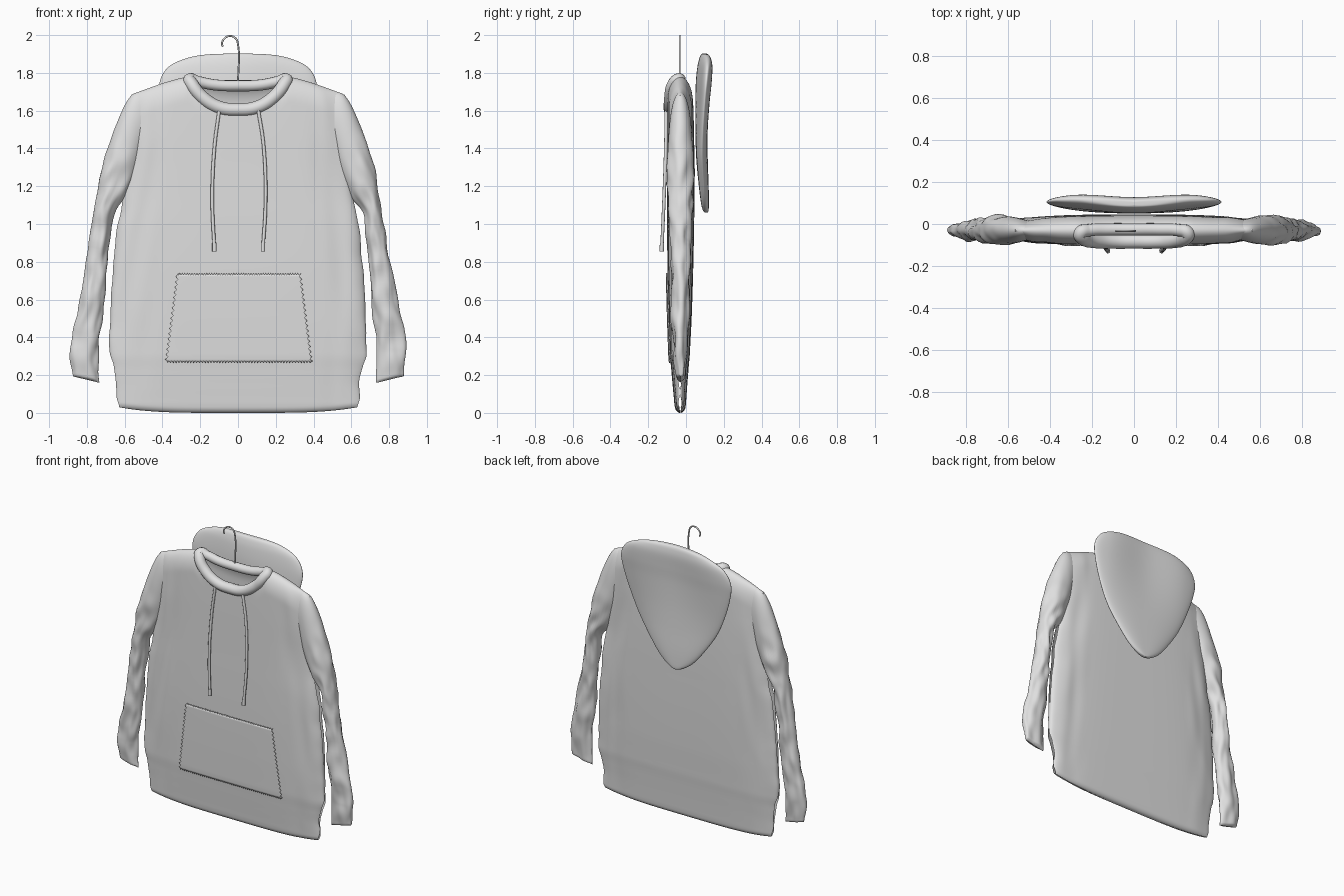
import bpy, bmesh, math
from mathutils import Vector, noise

if "Cube" in bpy.data.objects:
    bpy.data.objects.remove(bpy.data.objects["Cube"])

fabric = bpy.data.materials.new("light_grey_fabric")
fabric.diffuse_color = (0.75, 0.75, 0.75, 1)
fabric.use_nodes = True
fabric.node_tree.nodes["Principled BSDF"].inputs["Base Color"].default_value = fabric.diffuse_color


def smoothstep(a, b, t):
    t = min(1, max(0, (t - a) / (b - a)))
    return t * t * (3 - 2 * t)


def round_off(t):
    """Quarter circle from 0 at t=0 to 1 at t=1."""
    t = min(1, max(0, t))
    return math.sqrt(1 - (1 - t) ** 2)


def spline(rows, t):
    """Smooth row at fractional index t."""
    n = len(rows) - 1
    i = min(n - 1, max(0, int(t)))
    f = t - i
    p = [rows[max(0, min(n, k))] for k in (i - 1, i, i + 1, i + 2)]
    return [b + f * (c - a) / 2 + f * f * (a - 2.5 * b + 2 * c - d / 2)
            + f ** 3 * (1.5 * (b - c) + (d - a) / 2) for a, b, c, d in zip(*p)]


def lookup(rows, z):
    """Smooth row at height z (first column)."""
    for i in range(len(rows) - 1):
        if z <= rows[i + 1][0]:
            return spline(rows, i + max(0, (z - rows[i][0]) / (rows[i + 1][0] - rows[i][0])))
    return rows[-1]


def finish(bm, name):
    bmesh.ops.remove_doubles(bm, verts=bm.verts, dist=0.0002)
    bmesh.ops.recalc_face_normals(bm, faces=bm.faces)
    for f in bm.faces:
        f.smooth = True
    me = bpy.data.meshes.new(name)
    bm.to_mesh(me)
    bm.free()
    me.materials.append(fabric)
    ob = bpy.data.objects.new(name, me)
    bpy.context.collection.objects.link(ob)
    return ob


def sheet(bm, fn, nu, nv):
    """Grid surface, fn(s, t) with s and t from 0 to 1."""
    g = [[bm.verts.new(fn(i / nu, j / nv)) for i in range(nu + 1)] for j in range(nv + 1)]
    for j in range(nv):
        for i in range(nu):
            bm.faces.new((g[j][i], g[j][i + 1], g[j + 1][i + 1], g[j + 1][i]))


def tube(name, pts, radius, cyclic=False):
    """Round tube through points (x, y, z, radius scale)."""
    cu = bpy.data.curves.new(name, 'CURVE')
    cu.dimensions = '3D'
    cu.bevel_depth = radius
    cu.bevel_resolution = 4
    cu.use_fill_caps = True
    sp = cu.splines.new('BEZIER')
    sp.bezier_points.add(len(pts) - 1)
    sp.use_cyclic_u = cyclic
    sp.resolution_u = 10
    for bp, p in zip(sp.bezier_points, pts):
        bp.co = p[:3]
        bp.radius = p[3]
        bp.handle_left_type = bp.handle_right_type = 'AUTO'
    cu.materials.append(fabric)
    ob = bpy.data.objects.new(name, cu)
    bpy.context.collection.objects.link(ob)
    bpy.ops.object.select_all(action='DESELECT')
    ob.select_set(True)
    bpy.context.view_layer.objects.active = ob
    bpy.ops.object.convert(target='MESH')
    bpy.ops.object.shade_smooth_by_angle(angle=math.radians(50))
    return ob


# Body: z, half width, front y, back y
BODY = [(0.0, .63, -.056, -.005), (.05, .643, -.062, 0), (.15, .645, -.071, .007),
        (.24, .662, -.079, .014), (.3, .68, -.085, .02), (.5, .676, -.092, .03),
        (.75, .664, -.098, .038), (1.0, .64, -.1, .043), (1.15, .61, -.1, .045),
        (1.3, .595, -.1, .045), (1.5, .59, -.1, .042), (1.8, .555, -.098, .035)]


def top_z(x, front):
    a = abs(x)
    if a > 0.26:
        return 1.78 - 0.095 * ((a - 0.26) / 0.3) ** 1.3
    low = 1.605 if front else 1.735
    return low + (1.78 - low) * (a / 0.26) ** 2.5


def hem_z(u):
    return 0.03 * abs(u) ** 4


def body_y(x, z, front):
    _, w, yf, yb = lookup(BODY, z)
    u = min(1, abs(x) / w)
    k = (1 - u ** 3.6) ** (1 / 2.6)
    r = round_off((top_z(x, front) - z) / 0.13)
    if front:  # the front stays upright under the collar
        r = 1 - smoothstep(.19, .28, abs(x)) * (1 - r)
    k *= r * round_off((z - hem_z(u)) / 0.03)
    mid, half = (yf + yb) / 2, (yb - yf) / 2
    # soft folds that fade in towards the side seams
    fold = 0.2 * noise.noise(Vector((x * 9, 3 if front else 8, z * 2.5 + abs(x) * 3)))
    fold *= smoothstep(.6, .85, u)
    return mid + (-1 if front else 1) * half * k * (1 + fold)


def body_point(s, t, front):
    u = math.sin((s - .5) * math.pi)
    v = t * t * (3 - 2 * t)
    x = u * lookup(BODY, v * 1.7)[1]
    zb = hem_z(u)
    z = zb + v * (top_z(x, front) - zb)
    edge = 0.007 * noise.noise(Vector((u * 2, 0, z * 9))) * smoothstep(.8, 1, abs(u))
    return (x + edge, body_y(x, z, front), z)


bm = bmesh.new()
for side in (True, False):
    sheet(bm, lambda s, t: body_point(s, t, side), 72, 96)
finish(bm, "body")

# Sleeves: inner x, inner z, outer x, outer z, half depth
SLEEVE = [(.44, 1.50, .47, 1.70, .03), (.50, 1.40, .565, 1.68, .053),
          (.54, 1.27, .648, 1.52, .066), (.595, 1.15, .72, 1.30, .068),
          (.665, 1.04, .757, 1.1, .057), (.69, .8, .80, .82, .05),
          (.705, .57, .845, .58, .045), (.73, .39, .882, .41, .038),
          (.737, .3, .89, .31, .034), (.735, .16, .88, .195, .022)]


def sleeve_point(s, t, sign):
    xi, zi, xo, zo, d = spline(SLEEVE, t * (len(SLEEVE) - 1))
    d *= round_off((1 - t) / .02)
    a = s * 2 * math.pi
    c, q = math.cos(a), math.sin(a)
    p = Vector(((xi + xo) / 2 + (xo - xi) / 2 * c, 0, (zi + zo) / 2 + (zo - zi) / 2 * c))
    n = noise.noise(Vector((c * 1.6 + 5 * sign, q * 1.3, p.z * 9)))
    amp = smoothstep(.15, .4, t)
    x = min(.892, p.x + c * n * .012 * amp)
    return (sign * x, -.03 + d * q * (1 + .35 * n * amp), p.z)


for sign, name in ((-1, "left_sleeve"), (1, "right_sleeve")):
    bm = bmesh.new()
    sheet(bm, lambda s, t: sleeve_point(s, t, sign), 36, 100)
    finish(bm, name)

# Hood hanging flat down the back: z, half width, front y, back y
HOOD = [(1.06, 0, .10, .115), (1.075, .05, .088, .12), (1.12, .115, .078, .121),
        (1.2, .185, .068, .12), (1.35, .288, .054, .115), (1.5, .357, .05, .113),
        (1.65, .405, .05, .116), (1.75, .415, .052, .123), (1.83, .37, .06, .128),
        (1.875, .28, .07, .124), (1.897, .17, .08, .116), (1.903, 0, .09, .105)]


def hood_point(s, t, sign):
    z, w, yf, yb = spline(HOOD, t * (len(HOOD) - 1))
    u = math.sin((s - .5) * math.pi)
    x = u * max(0, w)
    k = (1 - abs(u) ** 3) ** .5
    # the top edge dips in the middle
    bow = .02 * smoothstep(0, .32, abs(x)) * smoothstep(1.3, 1.8, z)
    return (x, (yf + yb) / 2 + sign * (yb - yf) / 2 * k + bow, z)


bm = bmesh.new()
for sign in (-1, 1):
    sheet(bm, lambda s, t: hood_point(s, t, sign), 48, 66)
finish(bm, "hood")

# Rolled collar, its back edge lying close behind the front
half = [(.1, -.083, 1.617, 1), (.19, -.08, 1.672, 1), (.245, -.065, 1.74, 1),
        (.255, -.042, 1.765, .95), (.215, -.03, 1.755, .85), (.12, -.026, 1.736, .85)]
tube("collar", [(0, -.083, 1.605, 1)] + half + [(0, -.026, 1.732, .85)]
     + [(-x, y, z, r) for x, y, z, r in reversed(half)], 0.035, True)


# Front pocket with a zigzag stitched edge
def pocket_point(s, t):
    i, j = round(s * 100), round(t * 34)
    x = (s * 2 - 1) * (.385 - .06 * t) + .004
    z = .27 + .465 * t
    if j in (0, 34):
        z += .005 * (-1) ** i
    if i in (0, 100):
        x += .006 * (-1) ** j
    return (x, body_y(x, z, True) - .006, z)


bm = bmesh.new()
sheet(bm, pocket_point, 100, 34)
pocket = finish(bm, "front_pocket")
mod = pocket.modifiers.new("thickness", 'SOLIDIFY')
mod.thickness = 0.006
mod.offset = 0

# Drawstrings with end tips
for name, path in (("left", [(-.1, 1.6), (-.125, 1.4), (-.136, 1.12), (-.125, .87)]),
                   ("right", [(.108, 1.6), (.135, 1.42), (.146, 1.12), (.132, .87)])):
    ys = (-.104, -.107, -.117, -.128)
    tube(name + "_drawstring", [(x, y, z, 1) for (x, z), y in zip(path, ys)], .009)
    x = path[-1][0]
    tube(name + "_drawstring_tip", [(x, -.127, .9, 1), (x, -.129, .855, 1)], .0115)

# Hanger hook
hook = [(0, 1.74), (0, 1.95), (-.012, 1.982), (-.042, 1.995), (-.072, 1.982),
        (-.085, 1.955), (-.08, 1.938)]
tube("hanger_hook", [(x, -.033, z, 1) for x, z in hook], .005)
